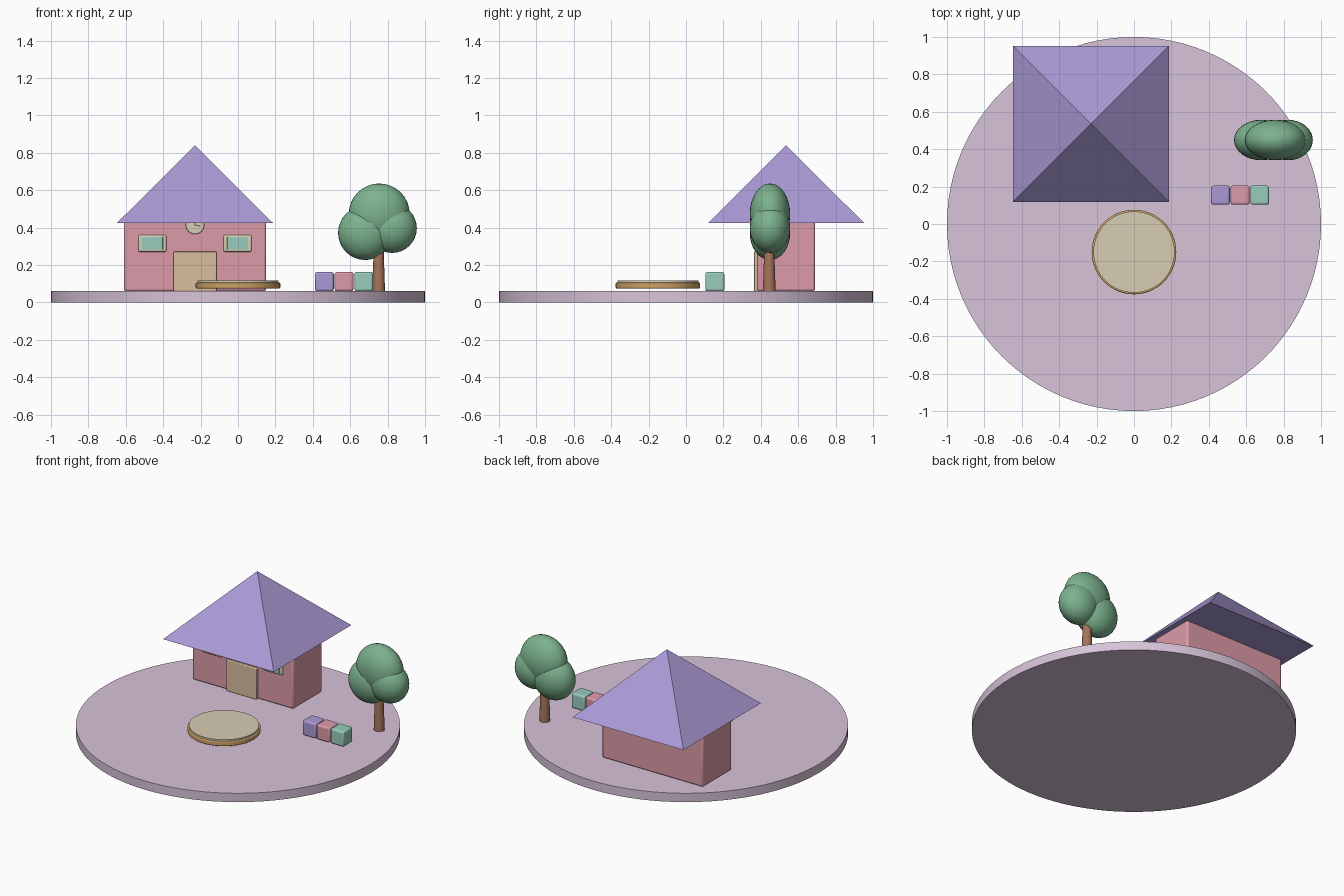
import bpy, math

if "Cube" in bpy.data.objects:
    bpy.data.objects.remove(bpy.data.objects["Cube"])


def material(name, r, g, b):
    """Make a flat material from 0-255 screen colour values."""
    m = bpy.data.materials.new(name)
    lin = [((c / 255 + 0.055) / 1.055) ** 2.4 for c in (r, g, b)]
    m.diffuse_color = (*lin, 1)
    m.use_nodes = True
    m.node_tree.nodes["Principled BSDF"].inputs["Base Color"].default_value = m.diffuse_color
    return m


LILAC = material("pale lilac", 215, 195, 217)
PINK = material("rose pink", 220, 155, 169)
PURPLE = material("soft purple", 171, 154, 214)
MINT = material("mint", 152, 204, 190)
SAND = material("sand", 218, 191, 157)
CREAM = material("cream", 215, 205, 180)
GOLD = material("golden wood", 205, 162, 100)
GREEN = material("leaf green", 124, 178, 142)
BROWN = material("bark brown", 165, 116, 90)
DARK = material("dark grey", 85, 76, 76)


def finish(name, mat, bevel=0, smooth=True):
    ob = bpy.context.object
    ob.name = name
    ob.data.materials.append(mat)
    bpy.ops.object.transform_apply(location=False, rotation=True, scale=True)
    if smooth:
        bpy.ops.object.shade_smooth_by_angle(angle=math.radians(35))
    if bevel:
        mod = ob.modifiers.new("rounded edges", 'BEVEL')
        mod.width, mod.segments = bevel, 3
        mod.limit_method = 'ANGLE'
    return ob


def box(name, mat, x, y, z, bevel=0, turn=0):
    """Box from (min, max) ranges; turn spins it in the front plane."""
    lo, hi = zip(x, y, z)
    bpy.ops.mesh.primitive_cube_add(
        size=1, location=[(a + b) / 2 for a, b in zip(lo, hi)], rotation=(0, turn, 0))
    bpy.context.object.scale = [b - a for a, b in zip(lo, hi)]
    return finish(name, mat, bevel)


def disc(name, mat, x, y, z0, z1, r, r_top=None, sides=64, bevel=0):
    bpy.ops.mesh.primitive_cone_add(
        vertices=sides, radius1=r, radius2=r if r_top is None else r_top,
        depth=z1 - z0, location=(x, y, (z0 + z1) / 2))
    return finish(name, mat, bevel)


# Round ground
disc("ground_disc", LILAC, 0, 0, 0, 0.06, 1.0, sides=96)

# House walls, door and pyramid roof
HX, HY, WALL = -0.23, 0.535, 0.38
box("house_walls", PINK, (HX - 0.38, HX + 0.38), (WALL, 0.69), (0.06, 0.44), 0.012)
box("door", SAND, (HX - 0.115, HX + 0.115), (0.364, 0.4), (0.06, 0.272), 0.005)
bpy.ops.mesh.primitive_cone_add(vertices=4, radius1=0.417 * math.sqrt(2), radius2=0,
                                depth=0.415, location=(HX, HY, 0.6325),
                                rotation=(0, 0, math.pi / 4))
finish("roof", PURPLE, smooth=False)

# Two framed windows either side of the door
for side, label in ((-1, "left"), (1, "right")):
    cx = HX + side * 0.228
    box(label + "_window_frame", CREAM, (cx - 0.075, cx + 0.075), (0.37, 0.39),
        (0.271, 0.361), 0.008)
    box(label + "_window_glass", MINT, (cx - 0.056, cx + 0.056), (0.366, 0.38),
        (0.282, 0.35), 0.002)

# Clock under the eaves
bpy.ops.mesh.primitive_cylinder_add(vertices=32, radius=0.05, depth=0.02,
                                    location=(HX, 0.378, 0.415), rotation=(math.pi / 2, 0, 0))
finish("clock_face", CREAM, 0.005)
box("clock_hour_hand", DARK, (HX - 0.003, HX + 0.003), (0.364, 0.369), (0.413, 0.44))
box("clock_minute_hand", DARK, (HX - 0.002, HX + 0.03), (0.364, 0.369), (0.409, 0.414),
    turn=0.25)

# Low round sandpit
disc("sandpit_rim", GOLD, 0, -0.15, 0.075, 0.106, 0.226, bevel=0.006)
disc("sandpit_sand", CREAM, 0, -0.15, 0.1, 0.117, 0.217)

# Row of toy blocks
for i, (mat, label) in enumerate(((PURPLE, "purple"), (PINK, "pink"), (MINT, "mint"))):
    cx = 0.462 + 0.105 * i
    box(label + "_block", mat, (cx - 0.05, cx + 0.05), (0.103, 0.205), (0.06, 0.163), 0.012)

# Tree: tapered trunk and three flattened leaf balls
disc("tree_trunk", BROWN, 0.752, 0.445, 0.06, 0.4, 0.034, 0.023, sides=24)
for label, x, z, r in (("top", 0.755, 0.473, 0.163), ("left", 0.68, 0.372, 0.145),
                       ("right", 0.824, 0.397, 0.132)):
    bpy.ops.mesh.primitive_uv_sphere_add(segments=32, ring_count=16, radius=1,
                                         location=(x, 0.449, z))
    bpy.context.object.scale = (r, 0.108, r)
    finish(label + "_leaf_ball", GREEN)
